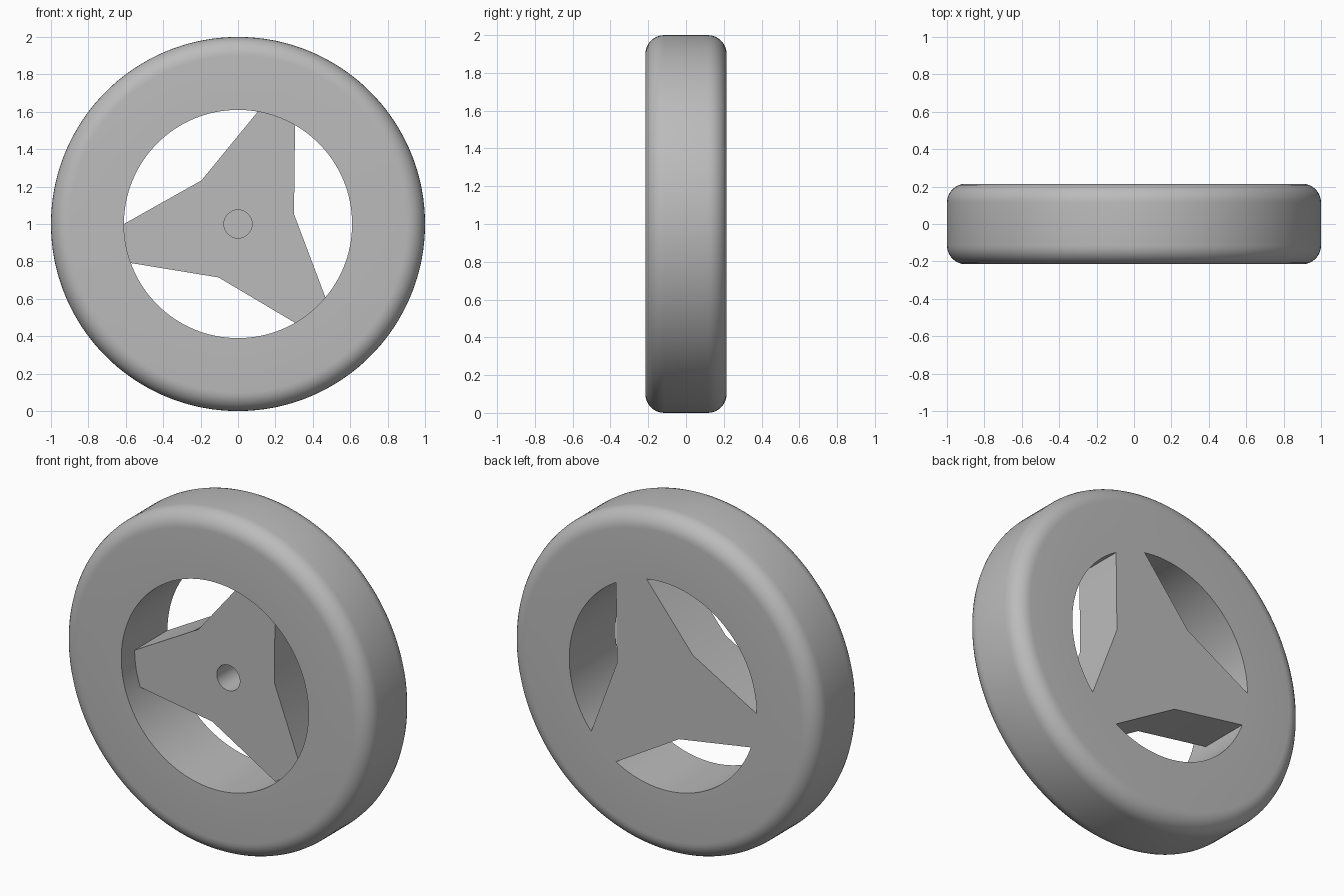
import bpy, bmesh
from math import radians, sin, cos, pi

if "Cube" in bpy.data.objects:
    bpy.data.objects.remove(bpy.data.objects["Cube"], do_unlink=True)

STEP = 2                       # degrees per segment
HALF = 0.215                   # half the wheel width
OUTER, BORE, FILLET = 1.0, 0.61, 0.1
PLATE_Y = -0.09                # recessed front of the spokes
HOLE_R, HOLE_DEPTH = 0.075, 0.2
NOTCH_R = 0.304

grey = bpy.data.materials.new("grey")
grey.use_nodes = True
colour = (0.5, 0.5, 0.5, 1)
grey.diffuse_color = colour
grey.node_tree.nodes["Principled BSDF"].inputs["Base Color"].default_value = colour

bm = bmesh.new()


def point(r, deg, y):
    a = radians(deg)
    return bm.verts.new((r * cos(a), y, 1 + r * sin(a)))


def ring(r, y):
    return [point(r, d, y) for d in range(0, 360, STEP)]


def bridge(a, b, keep=lambda deg: True):
    n = len(a)
    for i in range(n):
        if keep(i * STEP):
            j = (i + 1) % n
            bm.faces.new((a[i], a[j], b[j], b[i]))


def outline(y):
    """Three-armed spoke outline, arms ending on the bore."""
    loop = []
    for turn in (0, 120, 240):
        loop.append(point(NOTCH_R, 10 + turn, y))
        loop += [point(BORE, d + turn, y) for d in range(60, 81, STEP)]
    return loop


# Rim: rounded tread and flat side faces
corner = [pi / 2 * i / 8 for i in range(9)]
profile = [(BORE, -HALF)]
profile += [(OUTER - FILLET * (1 - sin(t)), -HALF + FILLET * (1 - cos(t))) for t in corner]
profile += [(r, -y) for r, y in reversed(profile)]
rings = [ring(r, y) for r, y in profile]
for a, b in zip(rings, rings[1:]):
    bridge(a, b)

# Bore wall: full in front of the spokes, only in the windows beside them
plate_ring = ring(BORE, PLATE_Y)
bridge(rings[0], plate_ring)
bridge(plate_ring, rings[-1], lambda deg: not 60 <= deg % 120 < 80)

# Spokes: back face, window side walls and front face around the hub hole
front, back = outline(PLATE_Y), outline(HALF)
bm.faces.new(back)
count = len(front)
per_arm = count // 3
for i in range(count):
    if i % per_arm in (0, per_arm - 1):
        j = (i + 1) % count
        bm.faces.new((front[i], front[j], back[j], back[i]))

# Hub hole: blind bore
mouth, floor = ring(HOLE_R, PLATE_Y), ring(HOLE_R, PLATE_Y + HOLE_DEPTH)
bridge(mouth, floor)
bm.faces.new(floor)


def loop_edges(loop):
    edges = []
    for a, b in zip(loop, loop[1:] + loop[:1]):
        edges.append(bm.edges.get((a, b)) or bm.edges.new((a, b)))
    return edges


bmesh.ops.triangle_fill(bm, use_beauty=True, normal=(0, -1, 0),
                        edges=loop_edges(front) + loop_edges(mouth))

bmesh.ops.remove_doubles(bm, verts=bm.verts[:], dist=0.0005)
bmesh.ops.recalc_face_normals(bm, faces=bm.faces[:])

mesh = bpy.data.meshes.new("spoked_wheel")
bm.to_mesh(mesh)
bm.free()
mesh.materials.append(grey)
wheel = bpy.data.objects.new("spoked_wheel", mesh)
bpy.context.collection.objects.link(wheel)

# Smooth tread and bores, sharp edges kept
bpy.ops.object.select_all(action='DESELECT')
wheel.select_set(True)
bpy.context.view_layer.objects.active = wheel
bpy.ops.object.shade_smooth_by_angle(angle=radians(30))
